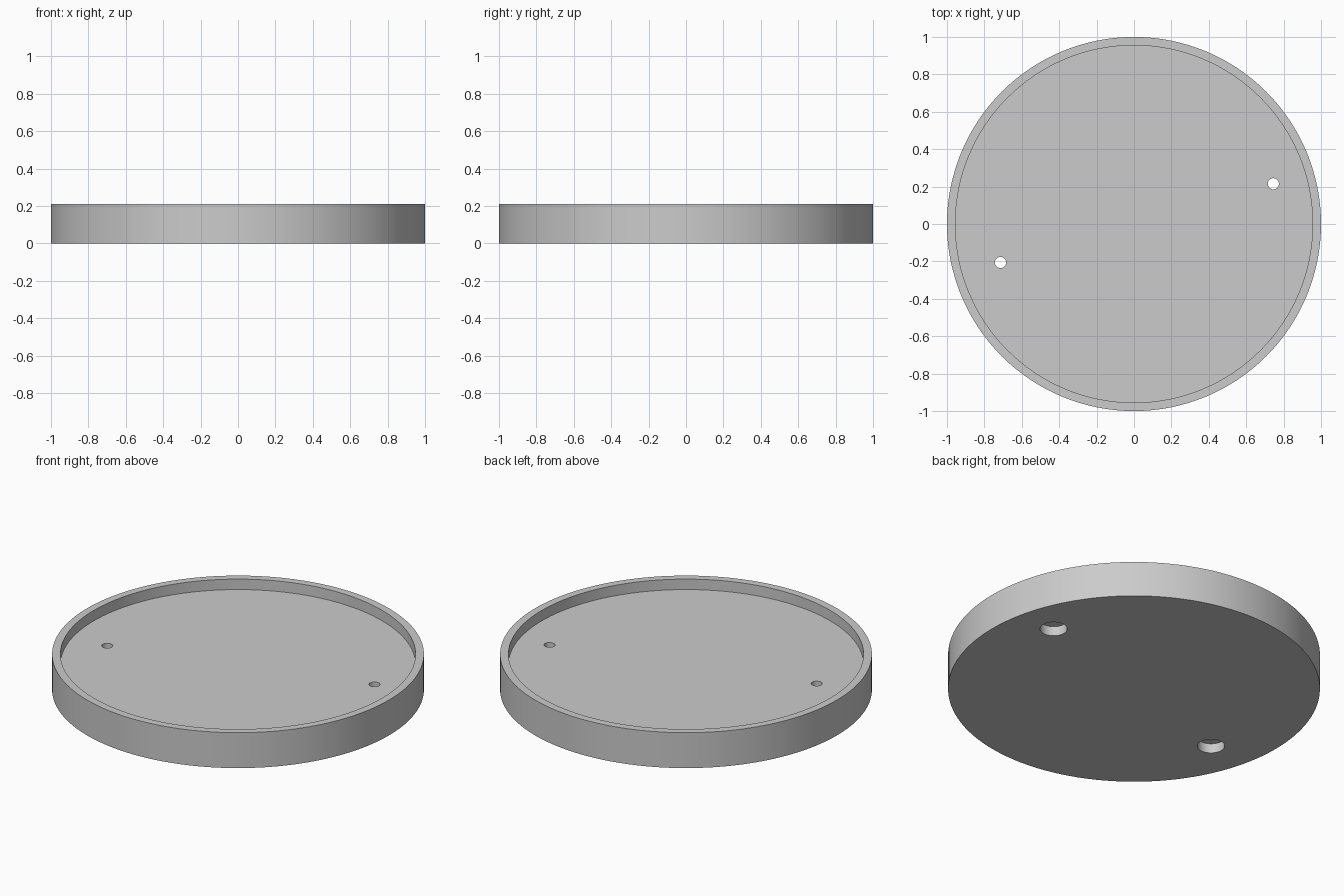
import bpy
import math

cube = bpy.data.objects.get("Cube")
if cube:
    bpy.data.objects.remove(cube, do_unlink=True)

HEIGHT, FLOOR, RIM_INNER = 0.21, 0.148, 0.955
BORE_DEPTH, BORE_RADIUS, HOLE_RADIUS = 0.056, 0.073, 0.03
HOLES = [(0.745, 0.215), (-0.714, -0.206)]

grey = bpy.data.materials.new("light grey")
grey.use_nodes = True
colour = (0.6, 0.6, 0.6, 1)
grey.diffuse_color = colour
grey.node_tree.nodes["Principled BSDF"].inputs["Base Color"].default_value = colour


def cylinder(name, radius, low, high, xy=(0, 0), sides=128):
    bpy.ops.mesh.primitive_cylinder_add(
        vertices=sides, radius=radius, depth=high - low,
        location=(*xy, (low + high) / 2))
    obj = bpy.context.object
    obj.name = name
    obj.data.materials.append(grey)
    return obj


def cut(target, cutter):
    bpy.context.view_layer.objects.active = target
    mod = target.modifiers.new("cut", 'BOOLEAN')
    mod.operation = 'DIFFERENCE'
    mod.solver = 'EXACT'
    mod.object = cutter
    bpy.ops.object.modifier_apply(modifier=mod.name)
    bpy.data.objects.remove(cutter, do_unlink=True)


# Round tray with a shallow recess inside the rim
tray = cylinder("round_tray", 1, 0, HEIGHT)
cut(tray, cylinder("recess_cutter", RIM_INNER, FLOOR, HEIGHT + 0.1))

# Two through holes, each with a wide counterbore underneath
for xy in HOLES:
    cut(tray, cylinder("bore_cutter", BORE_RADIUS, -0.1, BORE_DEPTH, xy, 48))
    cut(tray, cylinder("hole_cutter", HOLE_RADIUS, -0.1, HEIGHT + 0.1, xy, 32))

bpy.ops.object.select_all(action='DESELECT')
tray.select_set(True)
bpy.context.view_layer.objects.active = tray
bpy.ops.object.shade_smooth_by_angle(angle=math.radians(30))
